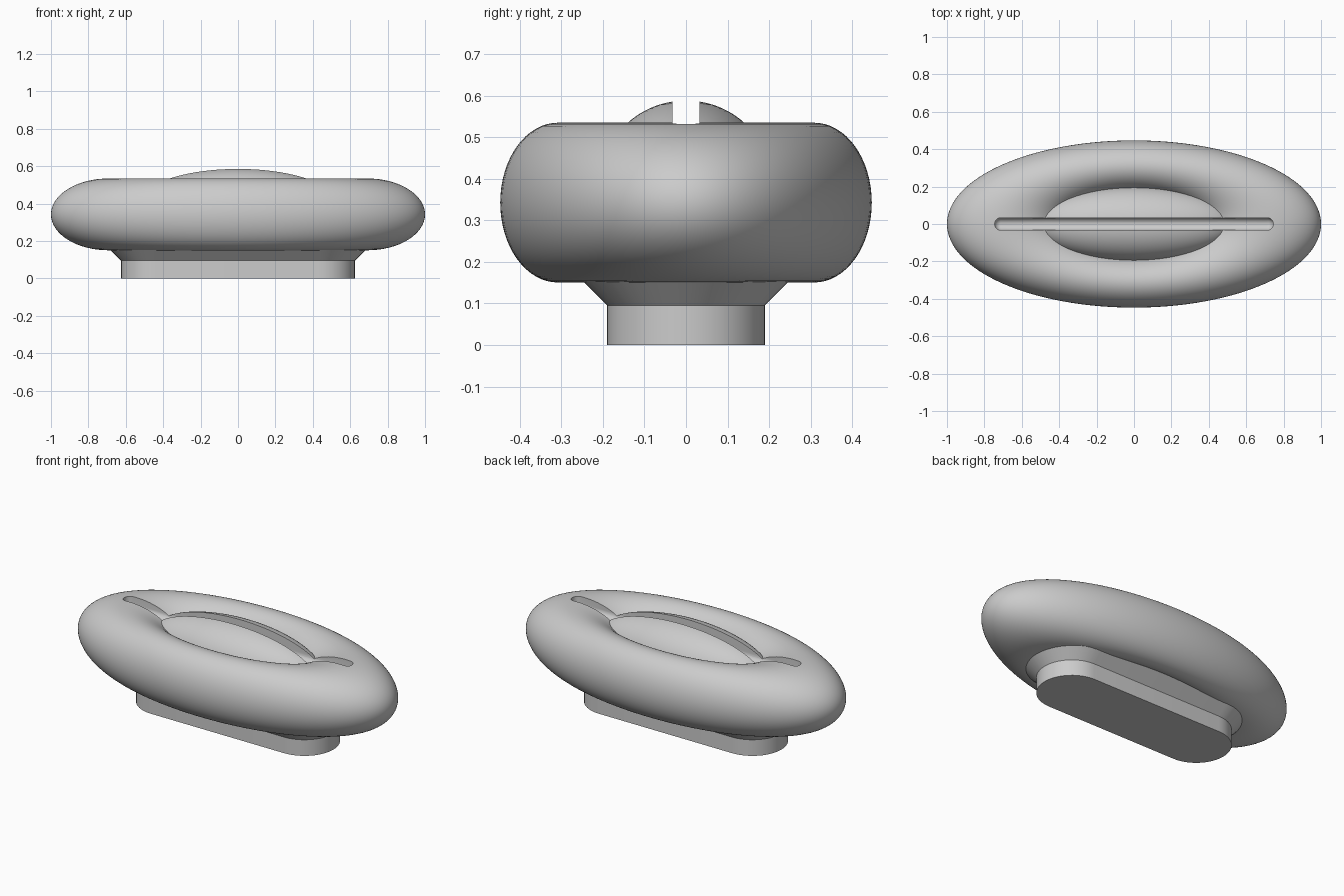
import bpy, bmesh, math

if "Cube" in bpy.data.objects:
    bpy.data.objects.remove(bpy.data.objects["Cube"], do_unlink=True)

grey = bpy.data.materials.new("light_grey")
grey.use_nodes = True
grey.diffuse_color = (0.6, 0.6, 0.6, 1)
grey.node_tree.nodes["Principled BSDF"].inputs["Base Color"].default_value = (0.6, 0.6, 0.6, 1)


def select(obj):
    bpy.ops.object.select_all(action='DESELECT')
    obj.select_set(True)
    bpy.context.view_layer.objects.active = obj


def finish(obj, name):
    obj.name = name
    obj.data.materials.append(grey)
    select(obj)
    bpy.ops.object.shade_smooth_by_angle(angle=math.radians(35))


def stadium_loft(name, half, rings, steps=24):
    """Closed solid through stadium outlines given as (radius, z)."""
    bm = bmesh.new()
    loops = []
    for r, z in rings:
        loop = []
        for side in (1, -1):
            for i in range(steps + 1):
                a = math.pi * (i / steps - 0.5)
                loop.append(bm.verts.new((side * (half + r * math.cos(a)),
                                          side * r * math.sin(a), z)))
        loops.append(loop)
    n = len(loops[0])
    for low, high in zip(loops, loops[1:]):
        for i in range(n):
            j = (i + 1) % n
            bm.faces.new((low[i], low[j], high[j], high[i]))
    bm.faces.new(loops[0][::-1])
    bm.faces.new(loops[-1])
    mesh = bpy.data.meshes.new(name)
    bm.to_mesh(mesh)
    bm.free()
    obj = bpy.data.objects.new(name, mesh)
    bpy.context.collection.objects.link(obj)
    return obj


# Slot cutter with a rounded floor
R, FLOOR = 0.033, 0.46
profile = [(R * math.sin(a), FLOOR + R * (1 - math.cos(a)))
           for a in [math.radians(d) for d in range(10, 91, 10)]]
cutter = stadium_loft("slot_cutter", 0.745 - R, profile + [(R, 0.8)], 12)
cutter.hide_render = True


def cut_slot(obj):
    select(obj)
    bpy.ops.object.transform_apply(location=True, rotation=True, scale=True)
    mod = obj.modifiers.new("slot", 'BOOLEAN')
    mod.operation = 'DIFFERENCE'
    mod.solver = 'EXACT'
    mod.object = cutter
    bpy.ops.object.modifier_apply(modifier=mod.name)


# Oval cushion ring
bpy.ops.mesh.primitive_torus_add(major_radius=0.69, minor_radius=0.31,
                                 major_segments=128, minor_segments=64,
                                 location=(0, 0, 0.3425))
ring = bpy.context.object
ring.scale = (1, 0.447, 0.62)
cut_slot(ring)
finish(ring, "oval_ring")

# Domed centre
bpy.ops.mesh.primitive_uv_sphere_add(segments=96, ring_count=48, radius=1,
                                     location=(0, 0, 0.398))
dome = bpy.context.object
dome.scale = (0.54, 0.202, 0.19)
cut_slot(dome)
finish(dome, "centre_dome")

# Base plug with flared neck
base = stadium_loft("base", 0.435, [(0.19, 0), (0.19, 0.095), (0.29, 0.195)])
finish(base, "base_plug")

bpy.data.objects.remove(cutter, do_unlink=True)
